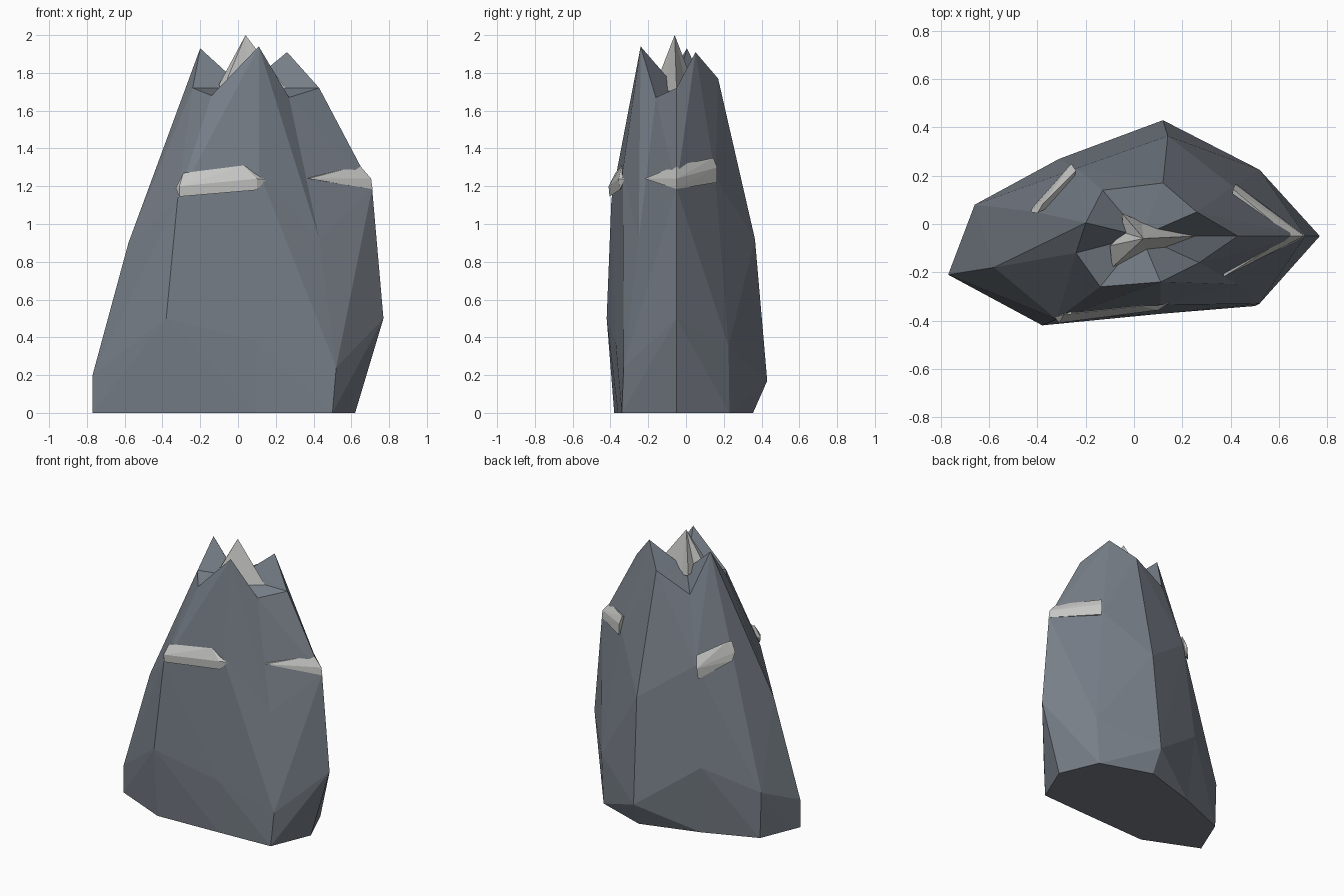
import bpy, bmesh
from mathutils import Vector

if "Cube" in bpy.data.objects:
    bpy.data.objects.remove(bpy.data.objects["Cube"])


def material(name, rgb):
    m = bpy.data.materials.new(name)
    m.diffuse_color = (*rgb, 1)
    m.use_nodes = True
    m.node_tree.nodes["Principled BSDF"].inputs["Base Color"].default_value = m.diffuse_color
    return m


slate = material("slate grey", (0.185, 0.21, 0.245))
pale = material("pale mineral", (0.58, 0.58, 0.57))


def finish(name, bm, mat):
    bmesh.ops.recalc_face_normals(bm, faces=bm.faces)
    me = bpy.data.meshes.new(name)
    bm.to_mesh(me)
    bm.free()
    me.materials.append(mat)
    ob = bpy.data.objects.new(name, me)
    bpy.context.collection.objects.link(ob)
    return ob


# Boulder: rings of nine corners, counter-clockwise from the left tip
rings = [
    # base
    [(-.77, -.21, 0), (-.38, -.38, 0), (.1, -.36, 0), (.5, -.34, 0), (.62, -.05, 0),
     (.5, .23, 0), (.13, .355, 0), (-.28, .23, 0), (-.65, .08, 0)],
    # bulge
    [(-.77, -.21, .2), (-.38, -.42, .5), (.1, -.373, .38), (.52, -.33, .24), (.77, -.05, .5),
     (.52, .225, .35), (.12, .43, .17), (-.31, .27, .49), (-.66, .08, .33)],
    # shoulder
    [(-.58, -.18, .9), (-.32, -.395, 1.13), (.11, -.335, 1.28), (.43, -.25, .92), (.71, -.05, 1.19),
     (.41, .155, 1.25), (.14, .365, .92), (-.24, .23, 1.2), (-.41, .05, 1.25)],
    # jagged crown
    [(-.24, -.12, 1.72), (-.14, -.26, 1.68), (.11, -.24, 1.94), (.27, -.16, 1.67), (.43, -.05, 1.72),
     (.26, .05, 1.91), (.12, .17, 1.77), (-.13, .14, 1.65), (-.2, .005, 1.93)],
]
bm = bmesh.new()
loops = [[bm.verts.new(p) for p in ring] for ring in rings]
n = len(loops[0])
for lo, hi in zip(loops, loops[1:]):
    for i in range(n):
        j = (i + 1) % n
        a, b, c, d = lo[i], lo[j], hi[j], hi[i]
        # split each panel along its convex diagonal
        bulge = (b.co - a.co).cross(c.co - a.co).dot(d.co - a.co)
        tris = ((a, b, c), (a, c, d)) if bulge < 0 else ((a, b, d), (b, c, d))
        for t in tris:
            bm.faces.new(t)
bm.faces.new(loops[0][::-1])
# hollow inside the crown
hub = bm.verts.new((.03, -.05, 1.72))
for i in range(n):
    bm.faces.new((loops[-1][i], loops[-1][(i + 1) % n], hub))
finish("boulder", bm, slate)

# Pale crystal spike standing in the crown
bm = bmesh.new()
foot = [bm.verts.new((x, y, z)) for x, y, z in (
    (.26, -.05, 1.71), (.06, -.12, 1.70), (-.09, -.18, 1.69), (-.10, -.09, 1.74),
    (-.045, -.035, 1.74), (-.05, .045, 1.73), (.03, .01, 1.70), (.13, -.01, 1.70))]
tip = bm.verts.new((.04, -.06, 2.0))
bm.faces.new(foot[::-1])
for i, v in enumerate(foot):
    bm.faces.new((v, foot[(i + 1) % len(foot)], tip))
finish("crystal_spike", bm, pale)


# Pale mineral veins: faceted chips bedded in the boulder
def vein(name, points):
    bm = bmesh.new()
    for p in points:
        bm.verts.new(p)
    # a point inside the rock beds the chip
    mid = sum((Vector(p) for p in points), Vector()) / len(points)
    bm.verts.new((mid.x * .8, mid.y * .8, mid.z))
    res = bmesh.ops.convex_hull(bm, input=bm.verts)
    loose = [g for g in res["geom_interior"] if isinstance(g, bmesh.types.BMVert)]
    bmesh.ops.delete(bm, geom=loose, context="VERTS")
    finish(name, bm, pale)


vein("front_vein", [(-.33, -.385, 1.19), (-.29, -.375, 1.27), (.03, -.34, 1.31), (.15, -.325, 1.235),
                    (.10, -.352, 1.18), (-.31, -.405, 1.145), (-.31, -.41, 1.2), (.1, -.357, 1.24)])
vein("right_vein", [(.37, -.22, 1.24), (.645, -.05, 1.31), (.705, -.05, 1.24), (.712, -.05, 1.185),
                    (.41, .145, 1.35), (.42, .165, 1.3), (.425, .165, 1.22)])
vein("back_left_vein", [(-.40, .045, 1.35), (-.43, .05, 1.28), (-.42, .07, 1.22), (-.24, .22, 1.27),
                        (-.26, .25, 1.19), (-.265, .24, 1.11), (-.38, .08, 1.35)])
